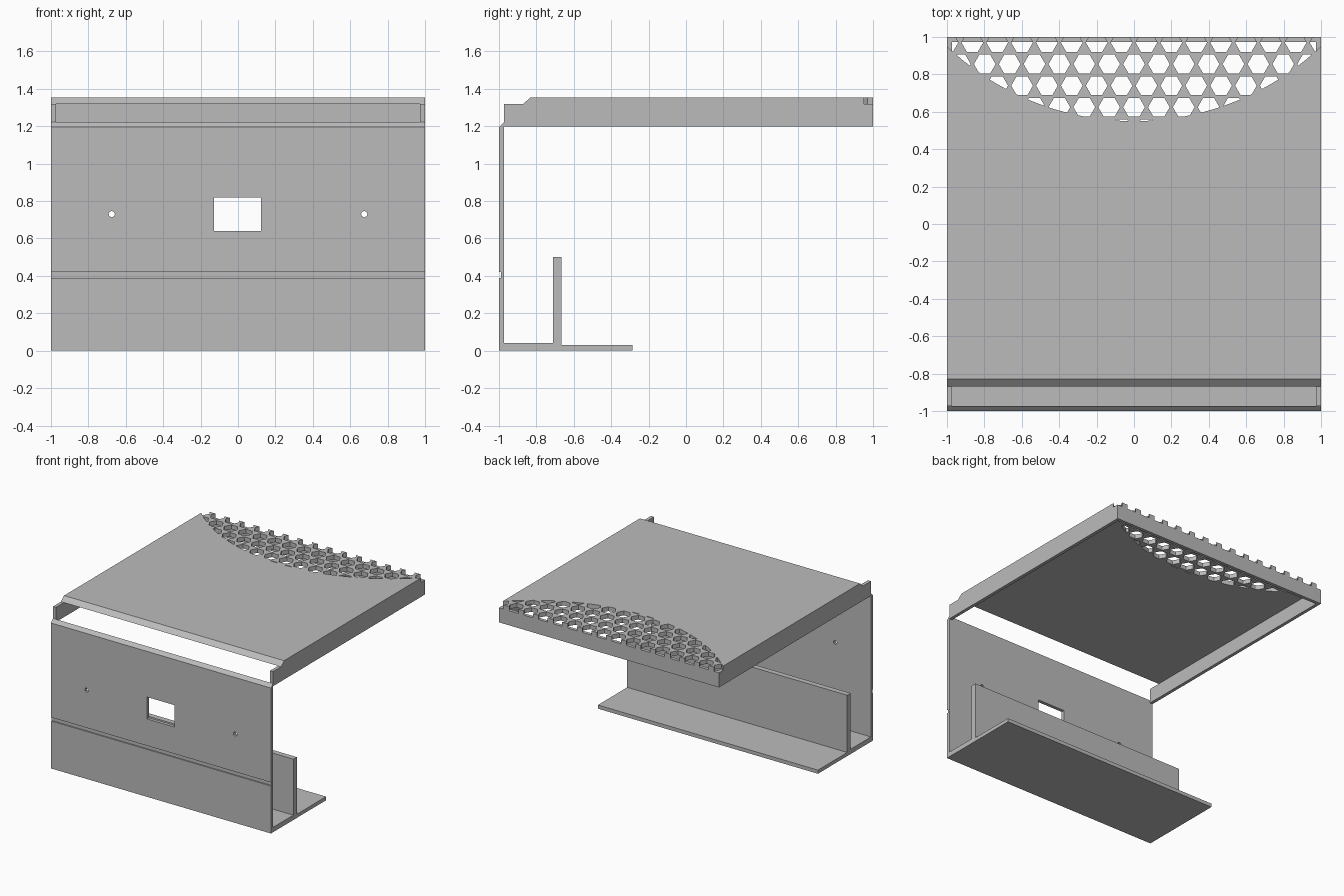
import bpy, bmesh, math
from mathutils import Matrix, Vector

old = bpy.data.objects.get("Cube")
if old:
    bpy.data.objects.remove(old, do_unlink=True)

grey = bpy.data.materials.new("plain grey")
grey.use_nodes = True
grey.diffuse_color = (0.5, 0.5, 0.5, 1)
grey.node_tree.nodes["Principled BSDF"].inputs["Base Color"].default_value = grey.diffuse_color


def finish(name, bm):
    bmesh.ops.recalc_face_normals(bm, faces=bm.faces)
    mesh = bpy.data.meshes.new(name)
    bm.to_mesh(mesh)
    bm.free()
    mesh.materials.append(grey)
    obj = bpy.data.objects.new(name, mesh)
    bpy.context.collection.objects.link(obj)
    return obj


def extrude(bm, points, offset):
    """Solid made by sweeping a closed outline along an offset."""
    face = bm.faces.new([bm.verts.new(p) for p in points])
    new = bmesh.ops.extrude_face_region(bm, geom=[face], use_keep_orig=True)["geom"]
    verts = [v for v in new if isinstance(v, bmesh.types.BMVert)]
    bmesh.ops.translate(bm, verts=verts, vec=offset)


def profile_solid(name, outline):
    bm = bmesh.new()
    extrude(bm, [(-1, y, z) for y, z in outline], Vector((2, 0, 0)))
    return finish(name, bm)


def add_box(bm, low, high):
    low, high = Vector(low), Vector(high)
    fit = Matrix.Translation((low + high) / 2) @ Matrix.Diagonal((*(high - low), 1))
    bmesh.ops.create_cube(bm, size=1, matrix=fit)


def polygon(cx, cy, z, radius, sides):
    turn = 2 * math.pi / sides
    return [(cx + radius * math.cos(i * turn), cy + radius * math.sin(i * turn), z)
            for i in range(sides)]


def boolean(obj, cutter, operation):
    cutter.hide_render = True
    cutter.hide_viewport = True
    mod = obj.modifiers.new(operation.lower(), "BOOLEAN")
    mod.operation = operation
    mod.solver = "EXACT"
    mod.object = cutter


WALL = 0.027
BOTTOM, SEAM, TOP = 1.2, 1.32, 1.355

# Front panel with groove, floor, upright rib and rear foot in one profile
inner = -1 + WALL
front_frame = profile_solid("front_panel_and_base", [
    (-1, 0), (-0.285, 0), (-0.285, 0.03), (-0.665, 0.03), (-0.665, 0.5),
    (-0.71, 0.5), (-0.71, 0.04), (inner, 0.04), (inner, 1.222), (-1, 1.195),
    (-1, 0.42), (-0.99, 0.42), (-0.99, 0.39), (-1, 0.39)])

# Window and two screw holes through the panel
bm = bmesh.new()
add_box(bm, (-0.128, -1.1, 0.64), (0.124, -0.9, 0.82))
for side in (-1, 1):
    ring = polygon(side * 0.675, 0.73, 0, 0.017, 8)
    extrude(bm, [(x, -1.1, z) for x, z, _ in ring], Vector((0, 0.2, 0)))
boolean(front_frame, finish("panel_cutter", bm), "DIFFERENCE")

# Side walls and back wall of the cover
for name, side in (("left_wall", 1), ("right_wall", -1)):
    bm = bmesh.new()
    xs = sorted((side, side * (1 - WALL)))
    add_box(bm, (xs[0], inner, BOTTOM), (xs[1], 1, SEAM))
    finish(name, bm)
bm = bmesh.new()
add_box(bm, (-1 + WALL, 1 - WALL, BOTTOM), (1 - WALL, 1, SEAM))
finish("back_wall", bm)

# Top plate with a bevelled front edge, and the grille set in its rear arc
plate_outline = [(-0.87, SEAM), (1, SEAM), (1, TOP), (-0.83, TOP)]
top_plate = profile_solid("top_plate", plate_outline)
grille = profile_solid("vent_grille", plate_outline)

bm = bmesh.new()
extrude(bm, polygon(0, 2, SEAM - 0.05, 1.45, 128), Vector((0, 0, 0.2)))
arc = finish("arc_cutter", bm)
boolean(top_plate, arc, "DIFFERENCE")
boolean(grille, arc, "INTERSECT")

# Staggered rows of hexagonal openings
PITCH = 0.133
bm = bmesh.new()
for row in range(5):
    y = 0.97 - row * PITCH * math.sqrt(3) / 2
    for column in range(-8, 9):
        x = (column + 0.5 * ((row + 1) % 2)) * PITCH
        extrude(bm, polygon(x, y, SEAM - 0.02, 0.058, 6), Vector((0, 0, 0.08)))
boolean(grille, finish("hexagon_cutter", bm), "DIFFERENCE")
